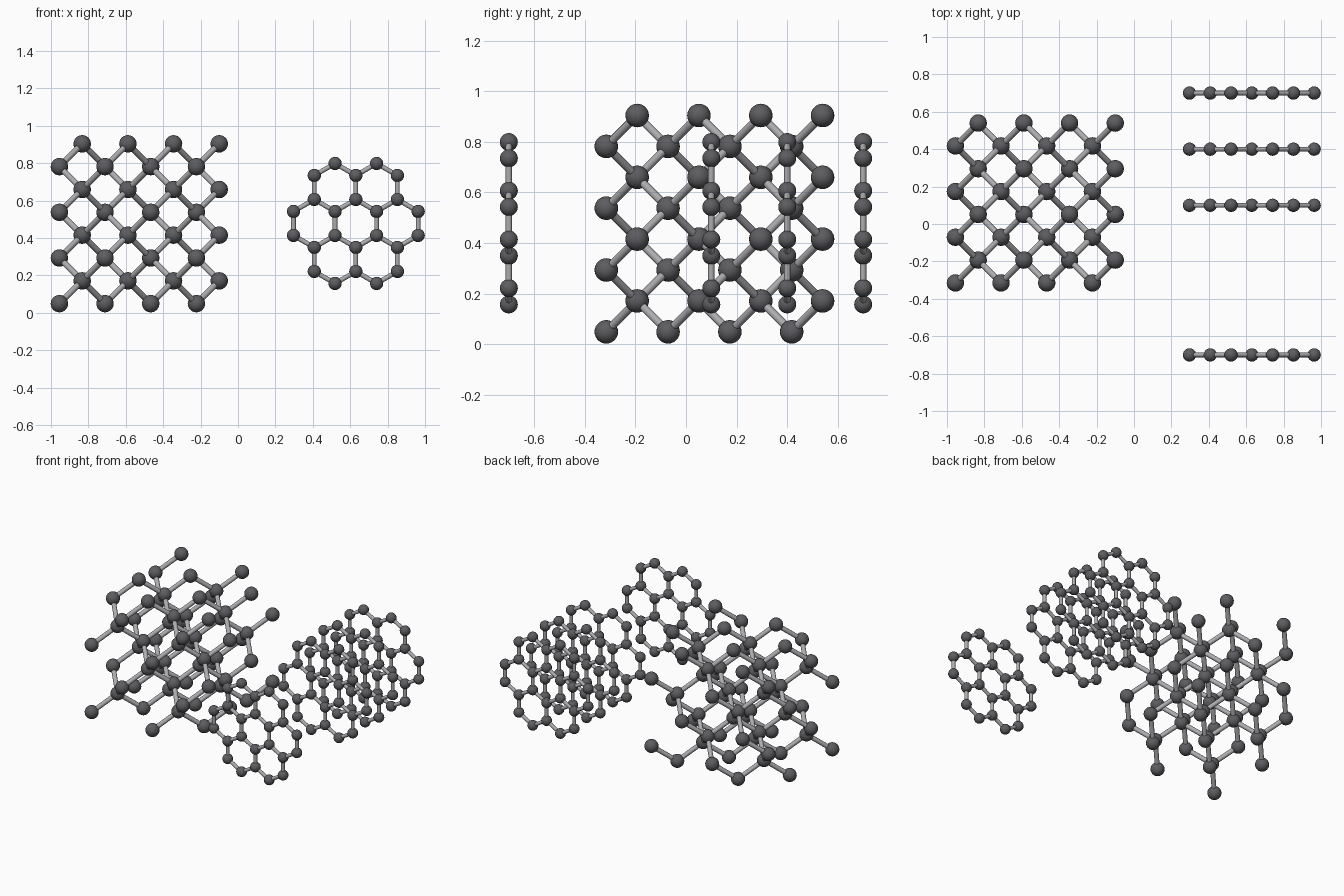
import bpy
import bmesh
from math import sqrt
from itertools import combinations, product
from mathutils import Matrix, Vector

cube = bpy.data.objects.get("Cube")
if cube:
    bpy.data.objects.remove(cube, do_unlink=True)


def material(name, color):
    mat = bpy.data.materials.new(name)
    mat.use_nodes = True
    mat.diffuse_color = color
    mat.node_tree.nodes["Principled BSDF"].inputs["Base Color"].default_value = color
    return mat


dark_gray = material("dark gray", (0.11, 0.11, 0.12, 1))
light_gray = material("light gray", (0.42, 0.42, 0.44, 1))


def finish(bm, name, mat):
    mesh = bpy.data.meshes.new(name)
    for face in bm.faces:
        face.smooth = True
    bm.to_mesh(mesh)
    bm.free()
    mesh.materials.append(mat)
    bpy.context.collection.objects.link(bpy.data.objects.new(name, mesh))


def build_lattice(name, points, bond_length, atom_radius, bond_radius):
    # Balls at every point
    bm = bmesh.new()
    for p in points:
        bmesh.ops.create_uvsphere(bm, u_segments=24, v_segments=14, radius=atom_radius,
                                  matrix=Matrix.Translation(p))
    finish(bm, name + "_atoms", dark_gray)

    # Open rods between neighbouring points, their ends hidden in the balls
    bm = bmesh.new()
    for a, b in combinations(points, 2):
        span = b - a
        if span.length < bond_length * 1.1:
            turn = span.to_track_quat('Z', 'Y').to_matrix().to_4x4()
            bmesh.ops.create_cone(bm, cap_ends=False, segments=16, radius1=bond_radius,
                                  radius2=bond_radius, depth=span.length,
                                  matrix=Matrix.Translation((a + b) / 2) @ turn)
    finish(bm, name + "_bonds", light_gray)


# Cubic crystal block: two interleaved face-centred grids, two cells per side
step = 0.1221
corner = Vector((-0.955, -0.315, 0.049))
crystal = []
for cell in product(range(0, 8, 2), repeat=3):
    if sum(cell) % 4 == 0:
        for shift in (0, 1):
            crystal.append(corner + step * (Vector(cell) + Vector((shift,) * 3)))
build_lattice("crystal", crystal, step * sqrt(3), 0.0465, 0.016)

# Flat sheets of seven hexagons: each row has a height (in bonds) and a count
bond = 0.1283
rows = [(0.5, 4), (1, 3), (2, 3), (2.5, 2)]
for number, y in enumerate((-0.7, 0.1, 0.4, 0.7), 1):
    sheet = []
    for height, count in rows:
        for side, i in product((-1, 1), range(count)):
            x = 0.63 + (i - (count - 1) / 2) * bond * sqrt(3)
            sheet.append(Vector((x, y, 0.478 + side * height * bond)))
    build_lattice(f"sheet_{number}", sheet, bond, 0.0355, 0.0125)
